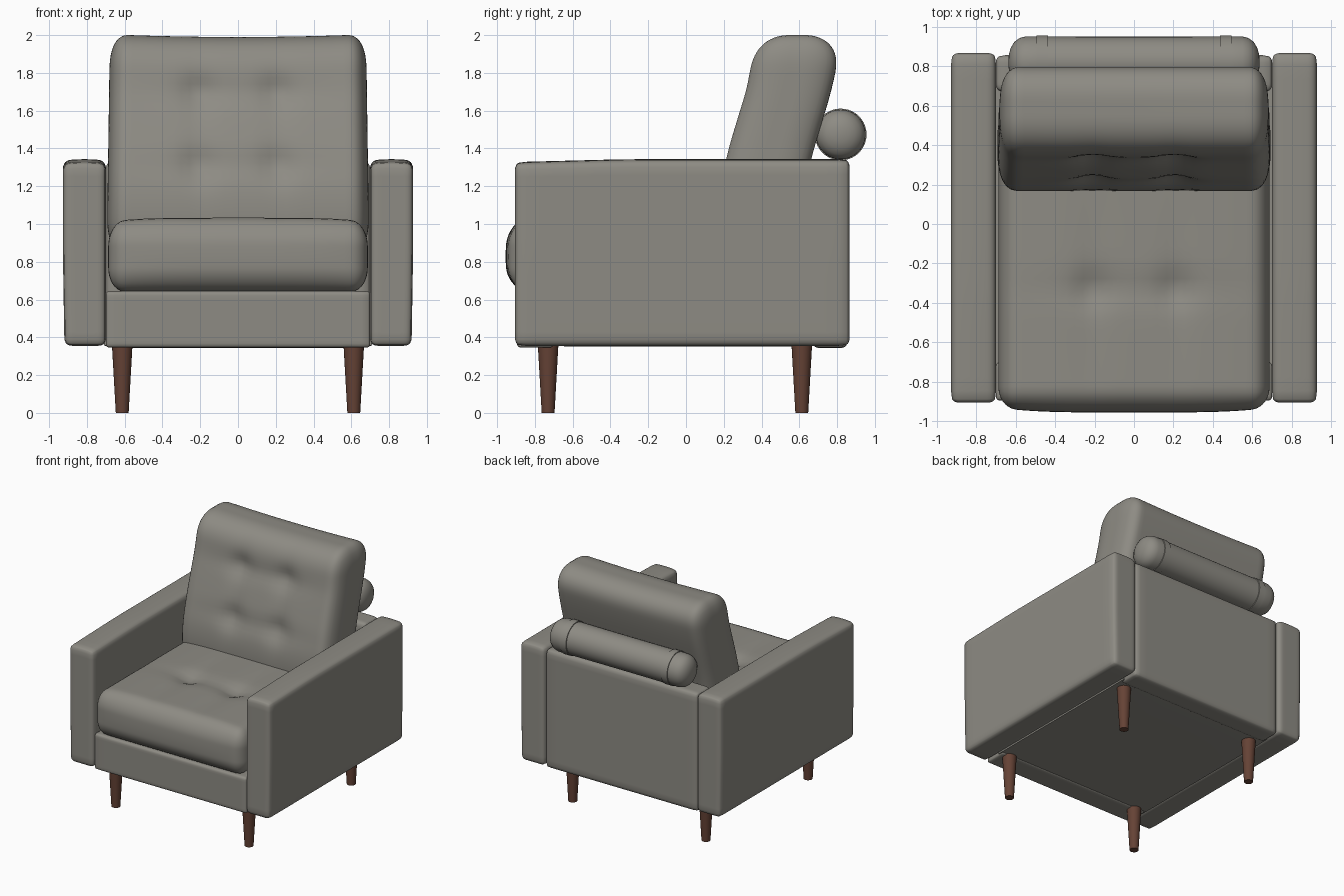
import bpy, bmesh, math
from mathutils import Vector, Matrix

cube = bpy.data.objects.get("Cube")
if cube:
    bpy.data.objects.remove(cube, do_unlink=True)


def material(name, rgb):
    m = bpy.data.materials.new(name)
    m.use_nodes = True
    m.diffuse_color = (*rgb, 1)
    m.node_tree.nodes["Principled BSDF"].inputs["Base Color"].default_value = (*rgb, 1)
    return m


FABRIC = material("warm grey fabric", (0.27, 0.26, 0.23))
WOOD = material("brown wood", (0.13, 0.055, 0.036))


def finish(name, bm, mat):
    bmesh.ops.recalc_face_normals(bm, faces=bm.faces)
    me = bpy.data.meshes.new(name)
    bm.to_mesh(me)
    bm.free()
    me.materials.append(mat)
    me.shade_smooth()
    me.set_sharp_from_angle(angle=math.radians(40))
    ob = bpy.data.objects.new(name, me)
    bpy.context.collection.objects.link(ob)
    return ob


def soft_box(name, lo, hi, radii, sculpt=None, cuts=16, crowd=1.0, power=2.0):
    """Rounded box; sculpt(point, unit) may move each point afterwards."""
    lo, hi = Vector(lo), Vector(hi)
    mid, half = (lo + hi) / 2, (hi - lo) / 2
    bm = bmesh.new()
    bmesh.ops.create_cube(bm, size=2)
    bmesh.ops.subdivide_edges(bm, edges=bm.edges[:], cuts=cuts, use_grid_fill=True)
    for v in bm.verts:
        d, inner = Vector(), Vector()
        for i in range(3):
            # crowd the grid lines toward the rounded edges
            q = half[i] * ((1 - crowd) * v.co[i] + crowd * math.sin(v.co[i] * math.pi / 2))
            lim = half[i] - radii[i]
            inner[i] = max(-lim, min(lim, q))
            d[i] = (q - inner[i]) / radii[i]
        size = sum(abs(c) ** power for c in d) ** (1 / power)
        p = Vector([inner[i] + radii[i] * d[i] / size for i in range(3)])
        unit = Vector([p[i] / half[i] for i in range(3)])
        p += mid
        v.co = sculpt(p, unit) if sculpt else p
    return finish(name, bm, FABRIC)


def bell(x, width):
    return math.exp(-(x / width) ** 2)


def tuft(x, t, rows):
    """Depth of button dimples and the soft creases joining them."""
    depth = 0
    for r in rows:
        depth += 0.014 * bell(t - r, 0.07) * bell(x, 0.45)
        for bx in (-0.21, 0.21):
            depth += 0.03 * bell(math.hypot(x - bx, t - r), 0.09)
    for bx in (-0.21, 0.21):
        depth += 0.01 * bell(x - bx, 0.07) * bell(t - sum(rows) / len(rows), 0.42)
    return depth


# Arms with a slightly crowned top that drops toward the front
def arm_shape(p, u):
    up = max(0, u.z)
    p.z += up * (0.008 * (1 - u.x ** 2) - 0.015 * max(0, -u.y - 0.35) / 0.65)
    p.x -= math.copysign(0.008, p.x) * max(0, -u.z) * (1 if u.x * p.x > 0 else 0)
    return p


for side, name in ((1, "left_arm"), (-1, "right_arm")):
    xs = sorted((side * 0.699, side * 0.927))
    soft_box(name, (xs[0], -0.905, 0.355), (xs[1], 0.866, 1.335),
             (0.04, 0.035, 0.035), arm_shape)

# Frame
soft_box("front_rail", (-0.7, -0.895, 0.345), (0.7, -0.7, 0.645), (0.02, 0.025, 0.02))
soft_box("back_frame", (-0.7, 0.67, 0.343), (0.7, 0.855, 1.328), (0.03, 0.04, 0.03))
soft_box("seat_deck", (-0.71, -0.75, 0.352), (0.71, 0.72, 0.63), (0.01, 0.01, 0.01), cuts=4)


# Seat cushion, domed and tufted on top, bulging at the front
def seat_shape(p, u):
    top = max(0, u.z)
    p.z += top * (0.022 * (1 - u.x ** 4) - tuft(p.x, p.y, (-0.33,)))
    p.y -= max(0, -u.y) * 0.025 * (1 - u.x ** 4) * (1 - u.z ** 2)
    return p


soft_box("seat_cushion", (-0.687, -0.93, 0.64), (0.687, 0.65, 1.012),
         (0.09, 0.1, 0.13), seat_shape, cuts=36, crowd=0.5)


# Back cushion, leaning backward along an S curve
def back_shape(p, u):
    t = max(0, min(1, (p.z - 1.05) / 0.95))
    p.y += 0.19 * t * t * (3 - 2 * t)
    p.y += max(0, -u.y) * (tuft(p.x, p.z, (1.31, 1.7)) - 0.012)
    p.z -= 0.014 * max(0, u.z) * (1 - u.x ** 2)
    p.x *= 1 - 0.02 * t
    return p


soft_box("back_cushion", (-0.692, 0.18, 0.84), (0.692, 0.62, 2.004),
         (0.1, 0.19, 0.19), back_shape, cuts=36, crowd=0.5, power=2.3)


# Bolster roll behind the back cushion, with two raised bands
def lathe_x(name, profile, y, z):
    bm = bmesh.new()
    verts = [bm.verts.new((x, 0, r)) for x, r in profile]
    edges = [bm.edges.new(pair) for pair in zip(verts, verts[1:])]
    bmesh.ops.spin(bm, geom=verts + edges, axis=(1, 0, 0), cent=(0, 0, 0),
                   angle=math.tau, steps=40)
    bmesh.ops.remove_doubles(bm, verts=bm.verts, dist=0.0005)
    bmesh.ops.translate(bm, verts=bm.verts, vec=(0, y, z))
    return finish(name, bm, FABRIC)


half_roll = [(0.637, 0), (0.634, 0.04), (0.624, 0.075), (0.605, 0.105), (0.58, 0.123),
             (0.55, 0.131), (0.495, 0.132), (0.494, 0.137), (0.436, 0.137),
             (0.435, 0.131), (0.2, 0.13)]
lathe_x("bolster", half_roll + [(-x, r) for x, r in reversed(half_roll)], 0.819, 1.474)

# Tapered legs
for y, row in ((-0.73, "front"), (0.613, "back")):
    for side, hand in ((1, "left"), (-1, "right")):
        bm = bmesh.new()
        bmesh.ops.create_cone(bm, cap_ends=True, segments=24, radius1=0.034, radius2=0.055,
                              depth=0.37, matrix=Matrix.Translation((side * 0.613, y, 0.185)))
        finish(f"{row}_{hand}_leg", bm, WOOD)
